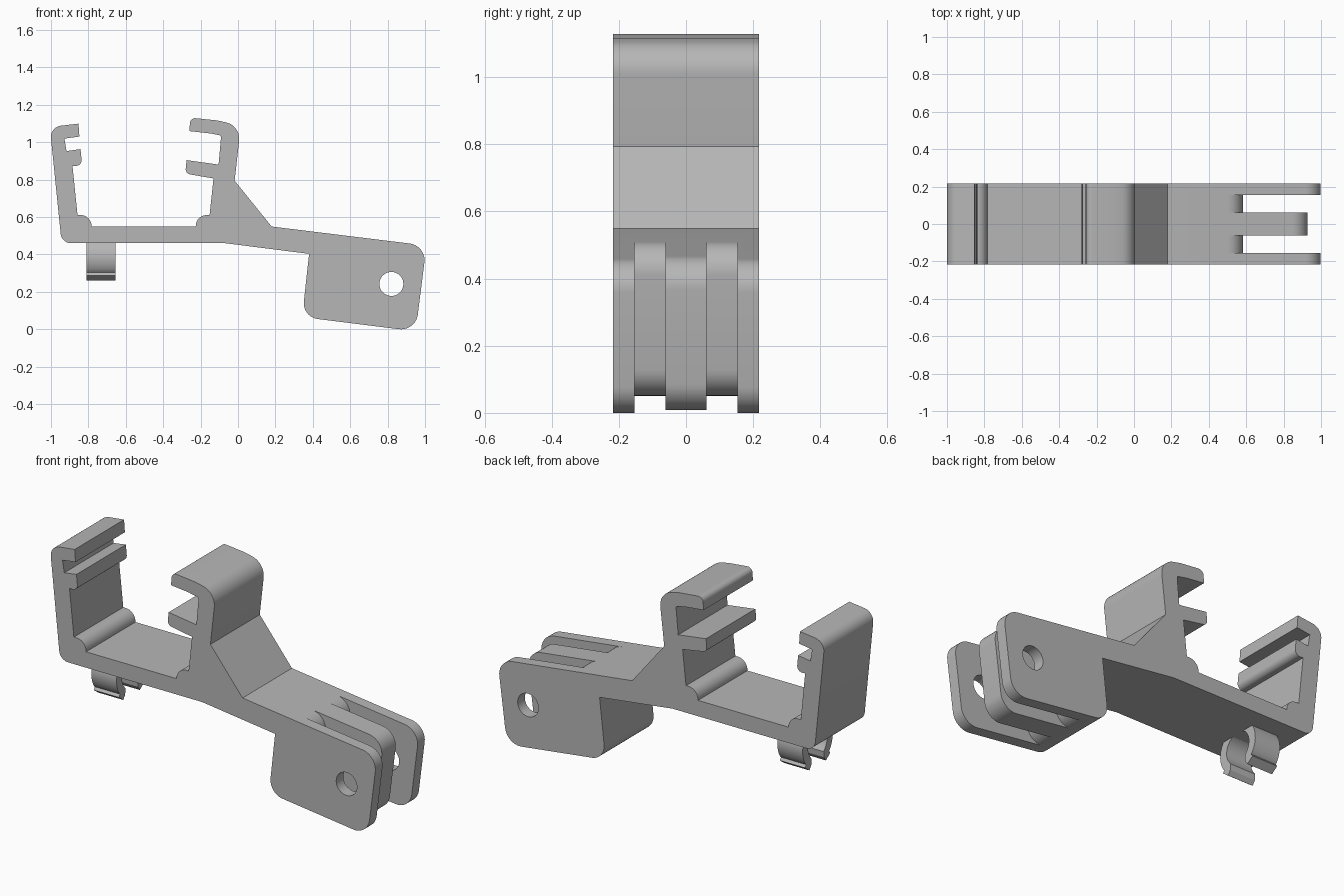
import bpy, bmesh, math
from mathutils import Vector

HALF = 0.217                      # half depth of the bracket
cube = bpy.data.objects.get("Cube")
if cube:
    bpy.data.objects.remove(cube, do_unlink=True)

grey = bpy.data.materials.new("light grey plastic")
grey.use_nodes = True
colour = (0.47, 0.47, 0.47, 1)
grey.diffuse_color = colour
grey.node_tree.nodes["Principled BSDF"].inputs["Base Color"].default_value = colour


def fillet(prev, corner, nxt, radius, steps=10):
    """Points of an arc that rounds one corner."""
    p, c, n = Vector(prev), Vector(corner), Vector(nxt)
    a, b = (p - c).normalized(), (n - c).normalized()
    half = a.angle(b) / 2
    reach = radius / math.tan(half)
    centre = c + (a + b).normalized() * radius / math.sin(half)
    start, end = c + a * reach - centre, c + b * reach - centre
    sweep = math.pi - 2 * half
    return [centre + (start * math.sin((1 - i / steps) * sweep)
                      + end * math.sin(i / steps * sweep)) / math.sin(sweep)
            for i in range(steps + 1)]


def rounded(corners):
    """Closed outline from corners given as (x, z) or (x, z, radius)."""
    out = []
    for i, c in enumerate(corners):
        if len(c) == 2:
            out.append(Vector(c))
        else:
            out += fillet(corners[i - 1][:2], c[:2],
                          corners[(i + 1) % len(corners)][:2], c[2])
    return out


def extrude(name, outline, low, high, axis="y"):
    """Prism of an outline along y, or along x for a (y, z) outline."""
    def place(p, t):
        return (p[0], t, p[1]) if axis == "y" else (t, p[0], p[1])
    bm = bmesh.new()
    face = bm.faces.new([bm.verts.new(place(p, low)) for p in outline])
    geo = bmesh.ops.extrude_face_region(bm, geom=[face])["geom"]
    bmesh.ops.translate(bm, verts=[g for g in geo if isinstance(g, bmesh.types.BMVert)],
                        vec=Vector(place((0, 0), high - low)))
    bmesh.ops.recalc_face_normals(bm, faces=bm.faces)
    mesh = bpy.data.meshes.new(name)
    bm.to_mesh(mesh)
    bm.free()
    mesh.materials.append(grey)
    obj = bpy.data.objects.new(name, mesh)
    bpy.context.collection.objects.link(obj)
    return obj


def activate(obj):
    bpy.ops.object.select_all(action="DESELECT")
    obj.select_set(True)
    bpy.context.view_layer.objects.active = obj


def cut(obj, cutter):
    cutter.hide_render = True
    mod = obj.modifiers.new("cut", "BOOLEAN")
    mod.operation, mod.solver, mod.object = "DIFFERENCE", "EXACT", cutter
    activate(obj)
    bpy.ops.object.modifier_apply(modifier=mod.name)
    bpy.data.objects.remove(cutter, do_unlink=True)


# Bracket: tray, two hooked uprights, gusset and tilted lug in one outline
lug_top, lug_bottom = (1.008, 0.447), (0.95, -0.011)
lug = [(0.38, 0.403), (0.343, 0.065, 0.085), (*lug_bottom, 0.09), (*lug_top, 0.09)]
gusset = [(0.18, 0.549), (-0.018, 0.794)]
right_hook = [(0.015, 1.088, 0.09), (-0.11, 1.116), (-0.255, 1.131, 0.028),
              (-0.26, 1.059), (-0.15, 1.047), (-0.09, 1.035, 0.012),
              (-0.104, 0.88), (-0.275, 0.904), (-0.282, 0.832, 0.028),
              (-0.131, 0.806), (-0.152, 0.61)]
floor = [(-0.224, 0.61, 0.058), (-0.226, 0.548), (-0.783, 0.548), (-0.785, 0.61, 0.058)]
left_hook = [(-0.858, 0.61), (-0.885, 0.874), (-0.833, 0.872, 0.03),
             (-0.842, 0.963), (-0.917, 0.952), (-0.928, 1.019),
             (-0.848, 1.03), (-0.853, 1.099), (-1.006, 1.081, 0.06)]
tray_bottom = [(-0.943, 0.46, 0.055), (-0.07, 0.46)]
bracket = extrude("bracket", rounded(lug + gusset + right_hook + floor
                                     + left_hook + tray_bottom), -HALF, HALF)

# Slots between the lug fins, and the shortened middle fin
along = (Vector(lug_top) - Vector(gusset[0])).normalized()
up = Vector((-along.y, along.x))


def end_cutter(name, shift, low, high):
    top, bottom = Vector(lug_top) - along * shift, Vector(lug_bottom) - along * shift
    path = (fillet(top - along, top, bottom, 0.09)
            + fillet(top, bottom, bottom - along, 0.09))
    far = [path[-1] - up * 0.2, path[-1] - up * 0.2 + along,
           path[0] + up * 0.2 + along, path[0] + up * 0.2]
    return extrude(name, path + far, low, high)


for side in (-1, 1):
    low, high = sorted((side * 0.061, side * 0.154))
    cut(bracket, end_cutter("slot_cutter", 0.418, low, high))
cut(bracket, end_cutter("middle_fin_cutter", 0.07, -0.1, 0.1))

# Pin hole through all fins
hole = [(0.82 + 0.064 * math.cos(math.tau * i / 40),
         0.242 + 0.064 * math.sin(math.tau * i / 40)) for i in range(40)]
cut(bracket, extrude("hole_cutter", hole, -0.5, 0.5))

# Cable clip under the tray: an open ring with flared lips
centre_z, radius, wall = 0.385, 0.108, 0.024
path = [Vector((-0.092, 0.274)), Vector((-0.078, 0.293))]
for i in range(33):
    a = math.radians(225 - 270 * i / 32)
    path.append(Vector((radius * math.cos(a), centre_z + radius * math.sin(a))))
path += [Vector((-p.x, p.y)) for p in reversed(path[:2])]
outer, inner = [], []
for i, p in enumerate(path):
    t = (path[min(i + 1, len(path) - 1)] - path[max(i - 1, 0)]).normalized()
    normal = Vector((-t.y, t.x)) * wall
    outer.append(p + normal)
    inner.append(p - normal)
clip = extrude("cable_clip", outer + inner[::-1], -0.81, -0.655, axis="x")

for obj in (bracket, clip):
    activate(obj)
    bpy.ops.object.shade_smooth_by_angle(angle=math.radians(25))
